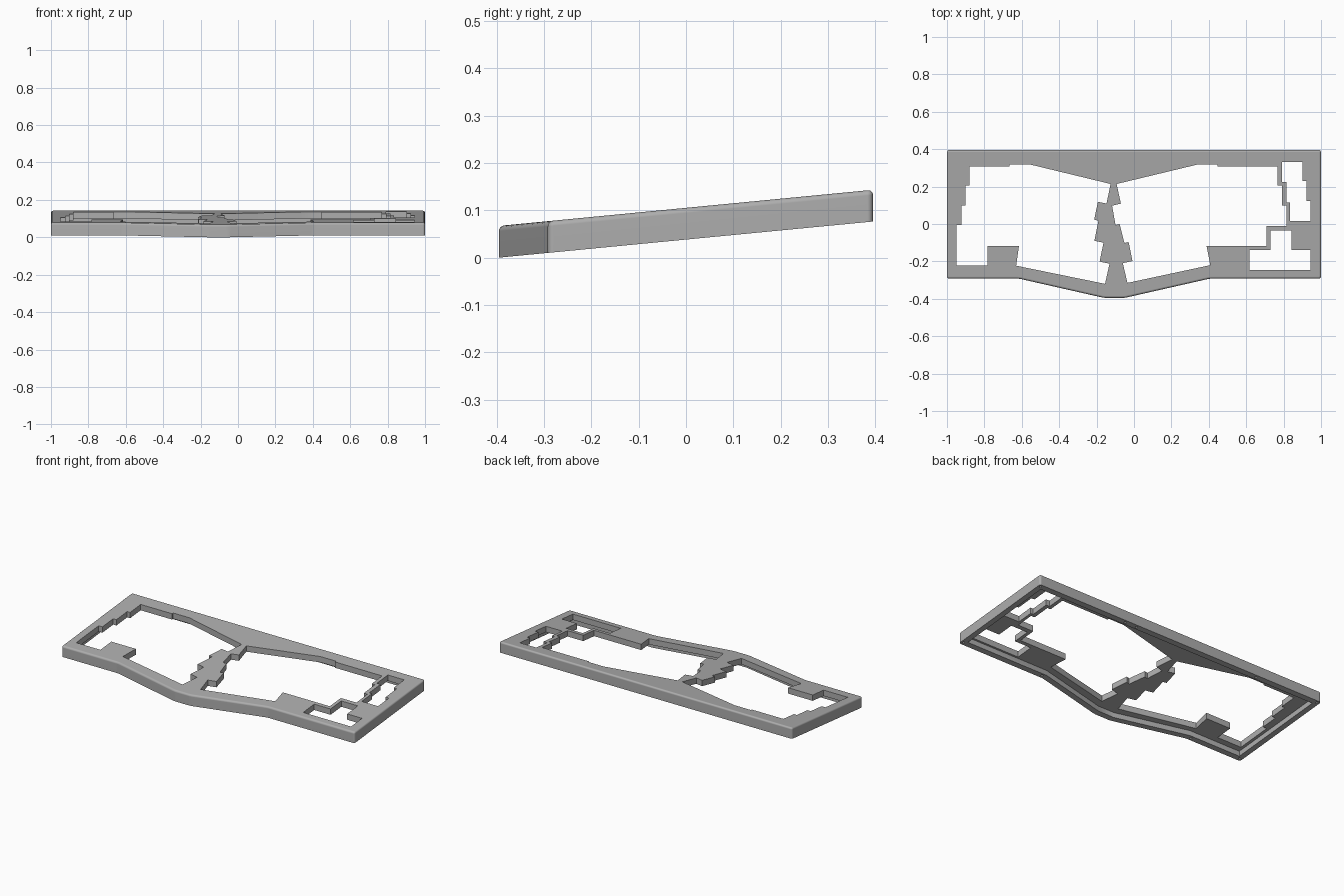
import bpy, bmesh, math

if "Cube" in bpy.data.objects:
    bpy.data.objects.remove(bpy.data.objects["Cube"], do_unlink=True)

HALF_DEPTH = 0.395
HEIGHT = 0.067
PLATE = 0.036      # thickness of the top plate
RIM = 0.034        # width of the lower rim
SLOPE = 0.0965     # rise from front to back
MID = -0.105       # x of the front point


def outline(d=0.0):
    """Case outline, moved inwards by d."""
    side, back, front = 1 - d, HALF_DEPTH - d, -0.292 + d
    tip = -HALF_DEPTH + d
    return [(side, back), (-side, back), (-side, front), (MID - 0.51, front),
            (MID - 0.055, tip), (MID + 0.055, tip), (MID + 0.51, front), (side, front)]


def prism(bm, points, z0, z1):
    """Upright solid over a flat outline."""
    low = bm.faces.new([bm.verts.new((x, y, z0)) for x, y in points])
    top = bmesh.ops.extrude_face_region(bm, geom=[low])
    for v in top["geom"]:
        if isinstance(v, bmesh.types.BMVert):
            v.co.z = z1


def finish(bm, name):
    """Tilt the solid by shearing it, and make an object of it."""
    for v in bm.verts:
        v.co.z += SLOPE * (v.co.y + HALF_DEPTH)
    bmesh.ops.recalc_face_normals(bm, faces=bm.faces)
    mesh = bpy.data.meshes.new(name)
    bm.to_mesh(mesh)
    bm.free()
    obj = bpy.data.objects.new(name, mesh)
    bpy.context.collection.objects.link(obj)
    return obj


def staircase(start, *steps):
    """Square-cornered path: alternating x and y targets."""
    path, (x, y) = [start], start
    for i, value in enumerate(steps):
        x, y = (value, y) if i % 2 == 0 else (x, value)
        path.append((x, y))
    return path


# Key openings
left_keys = staircase((-0.615, -0.117), -0.783, -0.223, -0.948, -0.005, -0.922, 0.1,
                      -0.9, 0.205, -0.88, 0.308, -0.665, 0.318, -0.555)
left_keys += [(-0.125, 0.214), (-0.147, 0.109), (-0.193, 0.119), (-0.213, 0.023),
              (-0.19, 0.018), (-0.212, -0.09), (-0.163, -0.1), (-0.184, -0.201),
              (-0.131, -0.212), (-0.155, -0.32), (-0.63, -0.223)]

right_keys = staircase((0.388, -0.117), 0.709, -0.01, 0.815, 0.098, 0.79, 0.207,
                       0.768, 0.308, 0.447, 0.318, 0.34)
right_keys += [(-0.093, 0.214), (-0.07, 0.109), (-0.117, 0.098), (-0.099, -0.005),
               (-0.077, 0.0), (-0.051, -0.102), (-0.029, -0.096), (-0.008, -0.198),
               (-0.06, -0.209), (-0.035, -0.315), (0.408, -0.22)]

side_keys = staircase((0.79, 0.332), 0.902, 0.23, 0.923, 0.122, 0.945, 0.016,
                      0.833, 0.115, 0.815, 0.225, 0.79)
arrow_keys = staircase((0.73, -0.036), 0.843, -0.14, 0.945, -0.247, 0.618, -0.14, 0.73)

# Solid case with rounded corners and a rounded top edge
bm = bmesh.new()
prism(bm, outline(), 0, HEIGHT)
upright = [e for e in bm.edges
           if abs(e.verts[0].co.z - e.verts[1].co.z) > HEIGHT / 2]
bmesh.ops.bevel(bm, geom=upright, offset=0.012, segments=4, profile=0.5,
                affect='EDGES')
rim_edges = [e for e in bm.edges if all(v.co.z > HEIGHT - 0.001 for v in e.verts)]
bmesh.ops.bevel(bm, geom=rim_edges, offset=0.011, segments=4, profile=0.5,
                affect='EDGES')
case = finish(bm, "keyboard_case_frame")

# Cutter for the key openings
bm = bmesh.new()
for keys in (left_keys, right_keys, side_keys, arrow_keys):
    prism(bm, keys, -0.1, HEIGHT + 0.1)
openings = finish(bm, "key_openings_cutter")

# Cutter for the hollow underside and the screw holes in its rim
bm = bmesh.new()
prism(bm, outline(RIM), -0.1, HEIGHT - PLATE)
inset = RIM / 2
screws = [(sx * (1 - inset), y) for sx in (-1, 1)
          for y in (HALF_DEPTH - inset, -0.292 + inset)]
screws += [(x, HALF_DEPTH - inset) for x in (-0.55, 0.3, 0.38)]
screws += [(MID + s * 0.53, -0.292 + inset) for s in (-1, 1)]
for cx, cy in screws:
    ring = [(cx + 0.007 * math.cos(math.tau * i / 12),
             cy + 0.007 * math.sin(math.tau * i / 12)) for i in range(12)]
    prism(bm, ring, -0.05, 0.03)
underside = finish(bm, "underside_cutter")

# Cut the case
bpy.ops.object.select_all(action='DESELECT')
case.select_set(True)
bpy.context.view_layer.objects.active = case
for cutter in (underside, openings):
    cutter.hide_render = True
    mod = case.modifiers.new(cutter.name, 'BOOLEAN')
    mod.operation = 'DIFFERENCE'
    mod.solver = 'EXACT'
    mod.object = cutter
    bpy.ops.object.modifier_apply(modifier=mod.name)
    bpy.data.objects.remove(cutter, do_unlink=True)

# Grey finish, smooth only on the rounded edges
grey = bpy.data.materials.new("case_grey")
grey.use_nodes = True
colour = (0.42, 0.42, 0.42, 1)
grey.diffuse_color = colour
grey.node_tree.nodes["Principled BSDF"].inputs["Base Color"].default_value = colour
case.data.materials.clear()
case.data.materials.append(grey)
for face in case.data.polygons:
    face.material_index = 0
bpy.ops.object.shade_smooth_by_angle(angle=math.radians(30))
normals = case.modifiers.new("even_normals", 'WEIGHTED_NORMAL')
normals.keep_sharp = True
